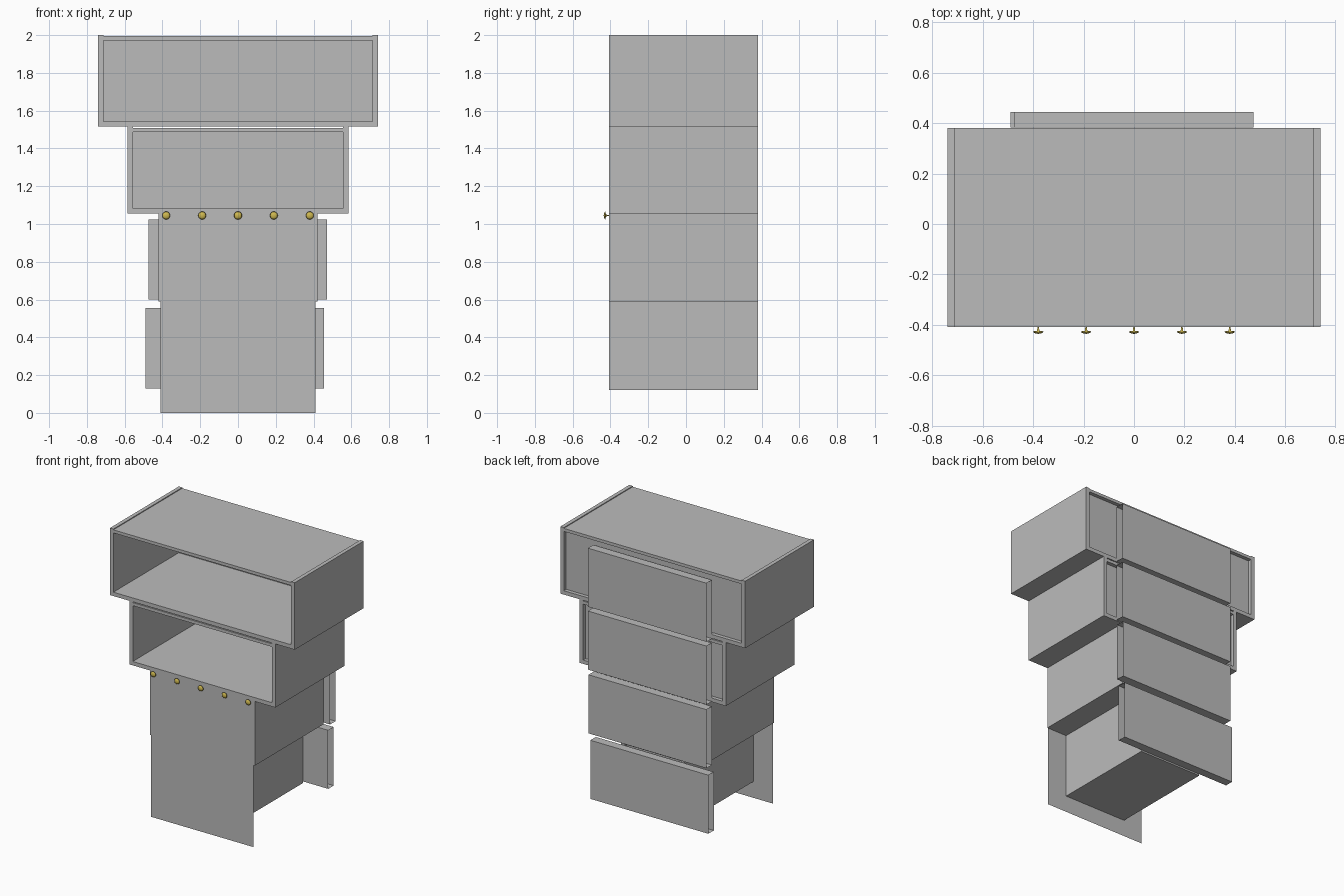
import bpy, bmesh
from mathutils import Vector

old = bpy.data.objects.get("Cube")
if old:
    bpy.data.objects.remove(old, do_unlink=True)


def material(name, rgb):
    m = bpy.data.materials.new(name)
    m.use_nodes = True
    m.diffuse_color = (*rgb, 1)
    m.node_tree.nodes["Principled BSDF"].inputs["Base Color"].default_value = (*rgb, 1)
    return m


GREY = material("plain_grey", (0.5, 0.5, 0.5))
GOLD = material("brass_yellow", (0.62, 0.48, 0.08))


def finish(bm, name, mat):
    bmesh.ops.recalc_face_normals(bm, faces=bm.faces)
    mesh = bpy.data.meshes.new(name)
    bm.to_mesh(mesh)
    bm.free()
    mesh.materials.append(mat)
    ob = bpy.data.objects.new(name, mesh)
    bpy.context.collection.objects.link(ob)
    return ob


def add_block(bm, lo, hi):
    """Add a box between two corners and return its faces."""
    lo, hi = Vector(lo), Vector(hi)
    verts = bmesh.ops.create_cube(bm, size=1)["verts"]
    for v in verts:
        v.co = (lo + hi) / 2 + v.co * (hi - lo)
    return {f for v in verts for f in v.link_faces}


FRONT, BACK, WALL, LIP = -0.408, 0.38, 0.028, 0.006


def open_crate(name, half, z0, z1):
    """Crate open at the front, with a recessed back board."""
    bm = bmesh.new()
    inner = half - WALL
    for s in (-1, 1):
        xs = sorted((s * inner, s * half))
        add_block(bm, (xs[0], FRONT, z0), (xs[1], BACK, z1))
    add_block(bm, (-inner, FRONT, z0), (inner, BACK, z0 + WALL))
    add_block(bm, (-inner, FRONT, z1 - WALL), (inner, BACK, z1 - LIP))
    add_block(bm, (-inner, BACK - 0.04, z0 + WALL), (inner, BACK - 0.027, z1 - WALL))
    finish(bm, name, GREY)


def back_panel(name, x0, x1, z0, z1):
    """Hollow panel behind a crate, open at both ends."""
    bm = bmesh.new()
    faces = add_block(bm, (x0, BACK + 0.002, z0), (x1, 0.444, z1))
    ends = [f for f in faces if abs(f.normal.x) > 0.9 or
            max(v.co.x for v in f.verts) - min(v.co.x for v in f.verts) < 0.001]
    bmesh.ops.delete(bm, geom=ends, context="FACES_ONLY")
    finish(bm, name, GREY)


# Four stacked crates, narrowing downwards
for label, half, z0, z1 in (("bottom", 0.255, 0.12, 0.59), ("lower", 0.42, 0.59, 1.055),
                            ("upper", 0.585, 1.055, 1.515), ("top", 0.74, 1.515, 2.0)):
    open_crate(label + "_crate", half, z0, z1)

# Panels on the back of each crate
for label, x0, x1, z0 in (("bottom", -0.49, 0.455, 0.13), ("lower", -0.475, 0.47, 0.6),
                          ("upper", -0.475, 0.475, 1.06), ("top", -0.475, 0.475, 1.515)):
    back_panel(label + "_back_panel", x0, x1, z0, z0 + 0.424)

# Flat sheet hanging in front of the two lower crates
bm = bmesh.new()
corners = [(-0.41, 0), (0.41, 0), (0.41, 1.065), (-0.41, 1.065)]
bm.faces.new([bm.verts.new((x, FRONT - 0.003, z)) for x, z in corners])
finish(bm, "front_sheet", GREY)

# Brass tacks: a turned profile of (radius, y)
PROFILE = [(0.002, -0.404), (0.005, -0.424), (0.021, -0.426), (0.019, -0.430), (0.011, -0.434), (0.0, -0.436)]
for i in range(5):
    bm = bmesh.new()
    vs = [bm.verts.new((r, y, 0)) for r, y in PROFILE]
    edges = [bm.edges.new(p) for p in zip(vs, vs[1:])]
    bmesh.ops.spin(bm, geom=vs + edges, axis=(0, 1, 0), cent=(0, 0, 0), angle=6.2831853, steps=20)
    bmesh.ops.remove_doubles(bm, verts=bm.verts, dist=0.0001)
    tack = finish(bm, "tack_%d" % (i + 1), GOLD)
    tack.location = (0.19 * (i - 2), 0, 1.045)
    for p in tack.data.polygons:
        p.use_smooth = True
